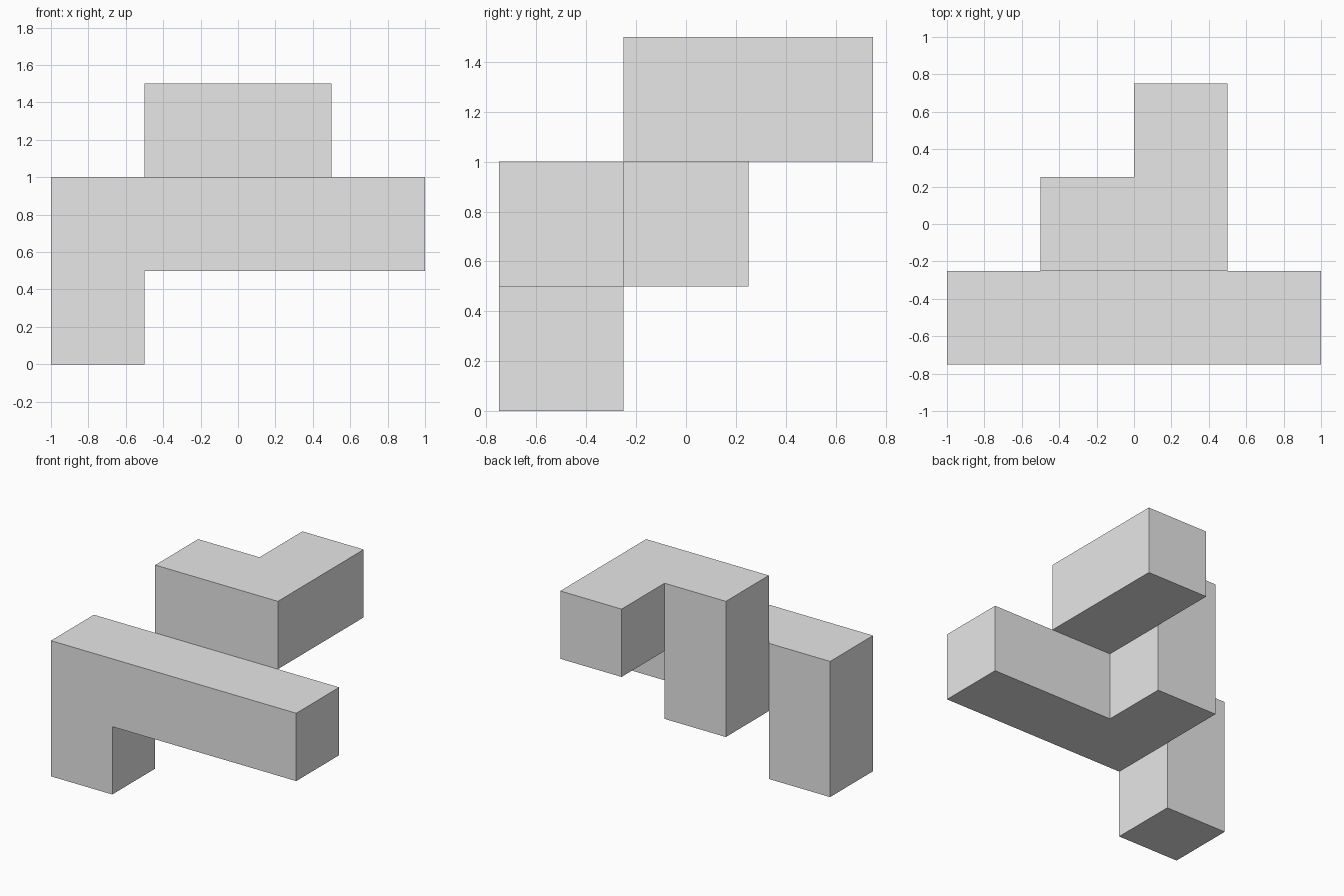
import bpy
import bmesh
from mathutils import Vector

old = bpy.data.objects.get("Cube")
if old:
    bpy.data.objects.remove(old, do_unlink=True)

GREY = (0.8, 0.8, 0.8, 1.0)
grey = bpy.data.materials.new("plain grey")
grey.use_nodes = True
grey.diffuse_color = GREY
grey.node_tree.nodes["Principled BSDF"].inputs["Base Color"].default_value = GREY


def prism(name, outline, axis, start):
    """Extrude a flat outline half a unit along y or z."""
    bm = bmesh.new()
    place = {"y": lambda a, b: (a, start, b), "z": lambda a, b: (a, b, start)}[axis]
    face = bm.faces.new([bm.verts.new(place(a, b)) for a, b in outline])
    step = Vector((0, 0.5, 0)) if axis == "y" else Vector((0, 0, 0.5))
    new = bmesh.ops.extrude_face_region(bm, geom=[face], use_keep_orig=True)["geom"]
    bmesh.ops.translate(bm, vec=step, verts=[g for g in new if isinstance(g, bmesh.types.BMVert)])
    bmesh.ops.recalc_face_normals(bm, faces=bm.faces)
    mesh = bpy.data.meshes.new(name)
    bm.to_mesh(mesh)
    bm.free()
    mesh.materials.append(grey)
    obj = bpy.data.objects.new(name, mesh)
    bpy.context.collection.objects.link(obj)


# Long front beam with its leg at the right end
prism("front_beam_and_leg",
      [(-1, 0), (-0.5, 0), (-0.5, 0.5), (1, 0.5), (1, 1), (-1, 1)], "y", -0.75)

# Block behind the beam that carries the top
prism("connecting_block",
      [(-0.5, -0.25), (0, -0.25), (0, 0.25), (-0.5, 0.25)], "z", 0.5)

# L-shaped top layer with an arm reaching back
prism("top_layer",
      [(-0.5, -0.25), (0.5, -0.25), (0.5, 0.75), (0, 0.75), (0, 0.25), (-0.5, 0.25)], "z", 1)
